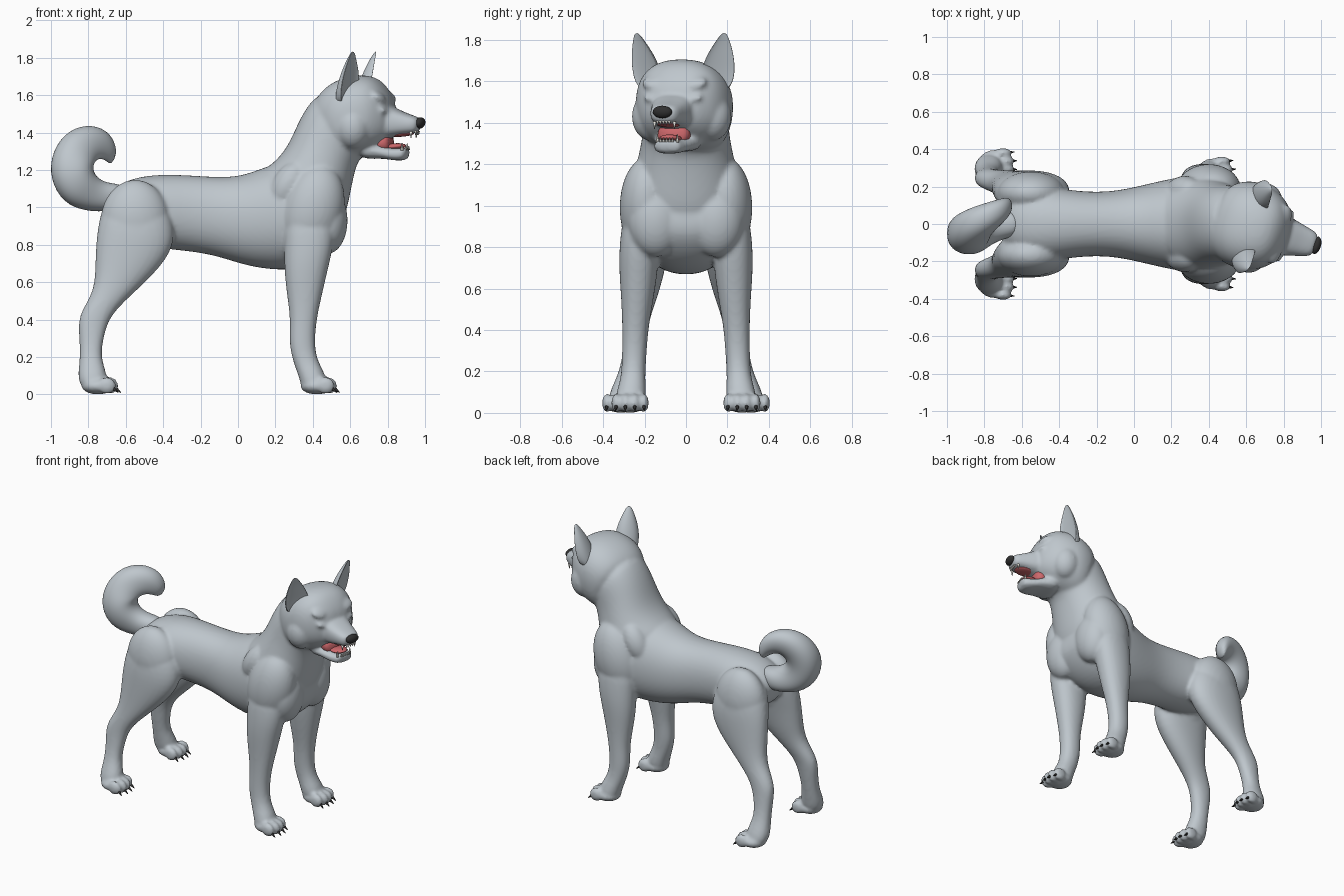
import bpy, bmesh, math
from mathutils import Matrix, Vector

cube = bpy.data.objects.get("Cube")
if cube:
    bpy.data.objects.remove(cube, do_unlink=True)


def material(name, rgb):
    mat = bpy.data.materials.new(name)
    mat.use_nodes = True
    mat.diffuse_color = (*rgb, 1)
    mat.node_tree.nodes["Principled BSDF"].inputs["Base Color"].default_value = (*rgb, 1)
    return mat


FUR = material("pale grey fur", (.52, .57, .61))
DARK = material("dark nose and claws", (.03, .03, .03))
RED = material("mouth red", (.62, .14, .15))
WHITE = material("tooth white", (.8, .78, .72))

# The head is modelled straight ahead, then turned to the model's right
PIVOT = Vector((.55, .01, 0))
TURN = Matrix.Translation(PIVOT) @ Matrix.Rotation(math.radians(-16.3), 4, "Z") @ Matrix.Translation((-.55, 0, 0))


def loft(bm, rings, side=1, sides=16, power=2.2, scoop=None):
    """Skin closed rings; each ring spans two points in the side profile, with a half width and y."""
    loops = []
    for ax, az, bx, bz, width, *rest in rings:
        y = side * rest[0] if rest else 0
        centre = Vector(((ax + bx) / 2, y, (az + bz) / 2))
        half = Vector(((ax - bx) / 2, 0, (az - bz) / 2))
        loop = []
        for i in range(sides):
            t = math.tau * (i + .5) / sides
            c, s = math.cos(t), math.sin(t)
            u = math.copysign(abs(c) ** (2 / power), c)
            v = math.copysign(abs(s) ** (2 / power), s)
            if scoop is not None and u > 0:
                u *= scoop
            loop.append(bm.verts.new(centre + half * u + Vector((0, width * v, 0))))
        loops.append(loop)
    for lower, upper in zip(loops, loops[1:]):
        for i in range(sides):
            j = (i + 1) % sides
            bm.faces.new((lower[i], lower[j], upper[j], upper[i]))
    bm.faces.new(loops[0][::-1])
    bm.faces.new(loops[-1])
    return [v for loop in loops for v in loop]


def blob(bm, centre, size, tilt=0):
    """Ellipsoid, tilted about the y axis."""
    place = Matrix.Translation(centre) @ Matrix.Rotation(math.radians(tilt), 4, "Y") @ Matrix.Diagonal((*size, 1))
    bmesh.ops.create_uvsphere(bm, u_segments=16, v_segments=10, radius=1, matrix=place)


def spike(bm, base, direction, radius, length):
    """Small pointed cone for claws and teeth."""
    aim = Vector(direction)
    turn = aim.to_track_quat("Z", "Y").to_matrix().to_4x4()
    place = Matrix.Translation(Vector(base) + aim.normalized() * length / 2) @ turn
    bmesh.ops.create_cone(bm, cap_ends=True, segments=8, radius1=radius, radius2=radius / 6,
                          depth=length, matrix=place)


def finish(bm, name, mat, subdivide=0, turn=False):
    if turn:
        bmesh.ops.transform(bm, matrix=TURN, verts=bm.verts)
    bmesh.ops.recalc_face_normals(bm, faces=bm.faces)
    for face in bm.faces:
        face.smooth = True
    mesh = bpy.data.meshes.new(name)
    bm.to_mesh(mesh)
    bm.free()
    mesh.materials.append(mat)
    obj = bpy.data.objects.new(name, mesh)
    bpy.context.scene.collection.objects.link(obj)
    if subdivide:
        obj.modifiers.new("Rounding", "SUBSURF").levels = subdivide
        obj.modifiers["Rounding"].render_levels = subdivide
    return obj


# Head: skull, muzzle, lower jaw, cheeks and brows
head = bmesh.new()
loft(head, [(.40, 1.55, .52, 1.23, .17), (.46, 1.64, .57, 1.23, .22), (.55, 1.695, .63, 1.25, .245),
            (.65, 1.715, .70, 1.28, .235), (.74, 1.705, .76, 1.31, .205), (.80, 1.645, .80, 1.345, .155),
            (.85, 1.55, .83, 1.37, .10)], power=2.4)
loft(head, [(.74, 1.57, .76, 1.36, .12), (.84, 1.54, .83, 1.37, .105), (.90, 1.51, .89, 1.385, .088),
            (.96, 1.49, .95, 1.395, .074), (1.0, 1.475, .985, 1.40, .058)], power=2.8)
loft(head, [(.68, 1.37, .66, 1.25, .14), (.78, 1.335, .77, 1.265, .10), (.85, 1.315, .85, 1.25, .085),
            (.91, 1.32, .90, 1.25, .068), (.93, 1.32, .92, 1.26, .055)], power=2.8)
for s in (1, -1):
    blob(head, (.66, s * .15, 1.43), (.10, .10, .12))
    blob(head, (.785, s * .095, 1.595), (.05, .07, .025), 40)
    blob(head, (.81, s * .10, 1.525), (.035, .05, .015), 30)
bmesh.ops.transform(head, matrix=TURN, verts=head.verts)
head_mesh = bpy.data.meshes.new("head_shape")
head.to_mesh(head_mesh)
head.free()

# Torso and neck
body = bmesh.new()
body.from_mesh(head_mesh)
bpy.data.meshes.remove(head_mesh)
loft(body, [(-.72, 1.03, -.71, .90, .10), (-.66, 1.125, -.62, .84, .17), (-.50, 1.18, -.46, .78, .21),
            (-.30, 1.18, -.28, .765, .175), (-.12, 1.165, -.12, .74, .175), (.02, 1.17, .02, .69, .205),
            (.15, 1.225, .17, .66, .24), (.30, 1.27, .33, .66, .27), (.43, 1.20, .46, .72, .27),
            (.52, 1.08, .555, .82, .20), (.565, 1.02, .58, .90, .12)])
loft(body, [(.08, 1.17, .50, .80, .24), (.19, 1.24, .58, .95, .265), (.265, 1.33, .605, 1.08, .24),
            (.315, 1.45, .625, 1.18, .215), (.375, 1.56, .645, 1.25, .21), (.47, 1.65, .69, 1.28, .20)])

# Legs, with shoulder, chest and thigh muscles and paws
claws = bmesh.new()
FRONT_LEG = [(.51, 1.0, .25, 1.0, .08, .22), (.52, .82, .245, .80, .10, .225), (.485, .68, .245, .66, .094, .23),
             (.455, .55, .26, .53, .078, .235), (.42, .40, .28, .40, .063, .245), (.41, .27, .27, .27, .06, .25),
             (.425, .18, .295, .17, .058, .255), (.47, .11, .33, .08, .075, .265), (.48, .03, .34, .02, .075, .27)]
HIND_LEG = [(-.42, 1.10, -.70, 1.08, .10, .13), (-.33, .92, -.745, .95, .125, .16), (-.34, .76, -.765, .81, .105, .185),
            (-.49, .60, -.765, .66, .086, .20), (-.61, .495, -.775, .54, .068, .22), (-.685, .41, -.86, .42, .055, .24),
            (-.715, .32, -.85, .31, .052, .25), (-.735, .20, -.845, .19, .052, .27), (-.70, .12, -.86, .10, .068, .30),
            (-.70, .03, -.84, .02, .07, .315)]
for s in (1, -1):
    loft(body, FRONT_LEG, s)
    loft(body, HIND_LEG, s)
    blob(body, (.40, s * .19, .99), (.17, .135, .25), 15)
    blob(body, (.48, s * .145, .93), (.11, .14, .18))
    blob(body, (.27, s * .17, 1.12), (.09, .09, .14), 30)
    blob(body, (-.55, s * .165, .93), (.19, .12, .22))
    for paw_x, paw_y in ((.42, .27), (-.75, .315)):
        blob(body, (paw_x, s * paw_y, .045), (.09, .085, .045))
        for k in (-1.5, -.5, .5, 1.5):
            reach = paw_x + .085 - .014 * abs(k)
            y = s * paw_y + k * .044
            blob(body, (reach - .015, y, .048), (.05, .025, .046), 15)
            spike(claws, (reach + .015, y, .035), (1, k * .1, -.8), .011, .04)

fur = finish(body, "body", FUR, 2)
remesh = fur.modifiers.new("Merge", "REMESH")
remesh.mode = "VOXEL"
remesh.voxel_size = .0115
remesh.use_smooth_shade = True
relax = fur.modifiers.new("Relax", "SMOOTH")
relax.factor = .5
relax.iterations = 5
finish(claws, "claws", DARK)

# Curled tail: outer and inner edge of the coil, swinging across the back
tail = bmesh.new()
loft(tail, [(-.63, .99, -.60, 1.12, .06, 0), (-.72, .975, -.67, 1.13, .08, 0), (-.82, .98, -.72, 1.14, .09, -.02),
            (-.935, 1.02, -.76, 1.17, .105, -.05), (-1.01, 1.15, -.775, 1.21, .11, -.06),
            (-1.0, 1.30, -.765, 1.24, .11, -.04), (-.91, 1.42, -.75, 1.255, .10, 0),
            (-.78, 1.45, -.73, 1.26, .085, .04), (-.675, 1.40, -.70, 1.245, .065, .08),
            (-.64, 1.29, -.68, 1.225, .035, .10)])
finish(tail, "curled_tail", FUR, 2)

# Upright ears, hollow at the front
ears = bmesh.new()
for s in (1, -1):
    first = loft(ears, [(.73, 1.60, .56, 1.52, .075, .17), (.74, 1.67, .58, 1.62, .085, .18),
                        (.735, 1.73, .615, 1.71, .07, .188), (.72, 1.79, .65, 1.78, .04, .20),
                        (.705, 1.835, .685, 1.835, .012, .207)], s, scoop=-.25)
    # Turn each hollow a little outward
    bmesh.ops.rotate(ears, verts=first, cent=(.65, s * .185, 0),
                     matrix=Matrix.Rotation(math.radians(s * 20), 3, "Z"))
finish(ears, "ears", FUR, 2, turn=True)

# Nose
nose = bmesh.new()
blob(nose, (.992, 0, 1.452), (.026, .05, .031), 15)
finish(nose, "nose", DARK, 1, turn=True)

# Mouth lining and tongue
mouth = bmesh.new()
loft(mouth, [(.74, 1.40, .74, 1.29, .085), (.80, 1.40, .80, 1.29, .085), (.835, 1.40, .84, 1.29, .07)])
blob(mouth, (.85, 0, 1.325), (.065, .055, .018), -5)
blob(mouth, (.89, 0, 1.39), (.07, .055, .012), -5)
finish(mouth, "mouth_and_tongue", RED, 1, turn=True)

# Teeth: canines and a row of incisors in each jaw
teeth = bmesh.new()
for s in (1, -1):
    spike(teeth, (.955, s * .05, 1.405), (0, 0, -1), .009, .035)
    spike(teeth, (.905, s * .05, 1.305), (0, 0, 1), .009, .04)
for k in range(-2, 3):
    spike(teeth, (.975, k * .015, 1.408), (0, 0, -1), .007, .02)
    spike(teeth, (.92, k * .015, 1.308), (0, 0, 1), .007, .02)
finish(teeth, "teeth", WHITE, turn=True)
